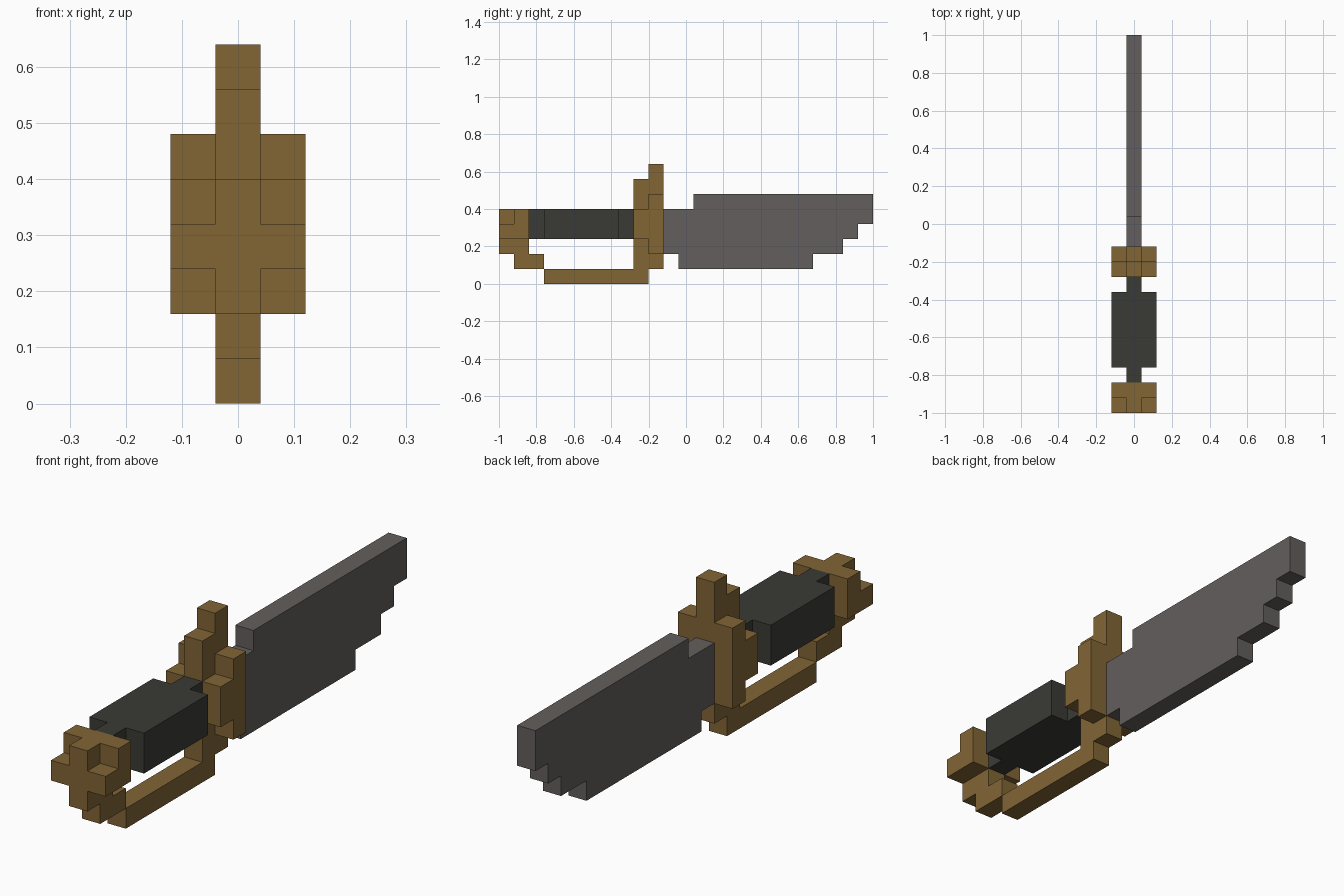
import bpy
import bmesh

cube = bpy.data.objects.get("Cube")
if cube:
    bpy.data.objects.remove(cube, do_unlink=True)

U = 0.08  # size of one block


def material(name, rgb):
    mat = bpy.data.materials.new(name)
    mat.use_nodes = True
    mat.diffuse_color = (*rgb, 1)
    mat.node_tree.nodes["Principled BSDF"].inputs["Base Color"].default_value = (*rgb, 1)
    return mat


brass = material("aged brass", (0.223, 0.130, 0.036))
steel = material("grey steel", (0.125, 0.114, 0.109))
leather = material("dark leather", (0.042, 0.042, 0.036))


def slab(name, outline, x0, x1, mat):
    """Extrude a side outline, given in blocks from the pommel end, across x."""
    bm = bmesh.new()
    verts = [bm.verts.new((x0 * U, y * U - 1, z * U)) for y, z in outline]
    face = bm.faces.new(verts)
    moved = bmesh.ops.extrude_face_region(bm, geom=[face])["geom"]
    top = [v for v in moved if isinstance(v, bmesh.types.BMVert)]
    bmesh.ops.translate(bm, verts=top, vec=((x1 - x0) * U, 0, 0))
    bmesh.ops.recalc_face_normals(bm, faces=bm.faces)
    mesh = bpy.data.meshes.new(name)
    bm.to_mesh(mesh)
    bm.free()
    mesh.materials.append(mat)
    obj = bpy.data.objects.new(name, mesh)
    bpy.context.collection.objects.link(obj)


def rect(y0, y1, z0, z1):
    return [(y0, z0), (y1, z0), (y1, z1), (y0, z1)]


def core(name, outline, mat):
    slab(name, outline, -0.5, 0.5, mat)


def sides(name, outline, mat):
    slab("left_" + name, outline, 0.5, 1.5, mat)
    slab("right_" + name, outline, -1.5, -0.5, mat)


# Blade with a stepped tip
core("blade", [(11, 2), (12, 2), (12, 1), (21, 1), (21, 2), (23, 2), (23, 3),
               (24, 3), (24, 4), (25, 4), (25, 6), (13, 6), (13, 5), (11, 5)], steel)

# Crossguard: tall centre and shorter wings
core("crossguard", [(9, 1), (11, 1), (11, 8), (10, 8), (10, 7), (9, 7)], brass)
sides("crossguard_wing", [(9, 3), (10, 3), (10, 2), (11, 2), (11, 6),
                          (10, 6), (10, 5), (9, 5)], brass)

# Grip: narrow core with a wider wrap
core("grip_core", rect(2, 9, 3, 5), leather)
sides("grip_wrap", rect(3, 8, 3, 5), leather)

# Pommel
core("pommel", rect(0, 2, 2, 5), brass)
sides("pommel_cheek", [(0, 3), (2, 3), (2, 5), (1, 5), (1, 4), (0, 4)], brass)

# Knuckle bow below the grip
core("knuckle_bow_step", rect(1, 3, 1, 2), brass)
core("knuckle_bow_bar", rect(3, 10, 0, 1), brass)
